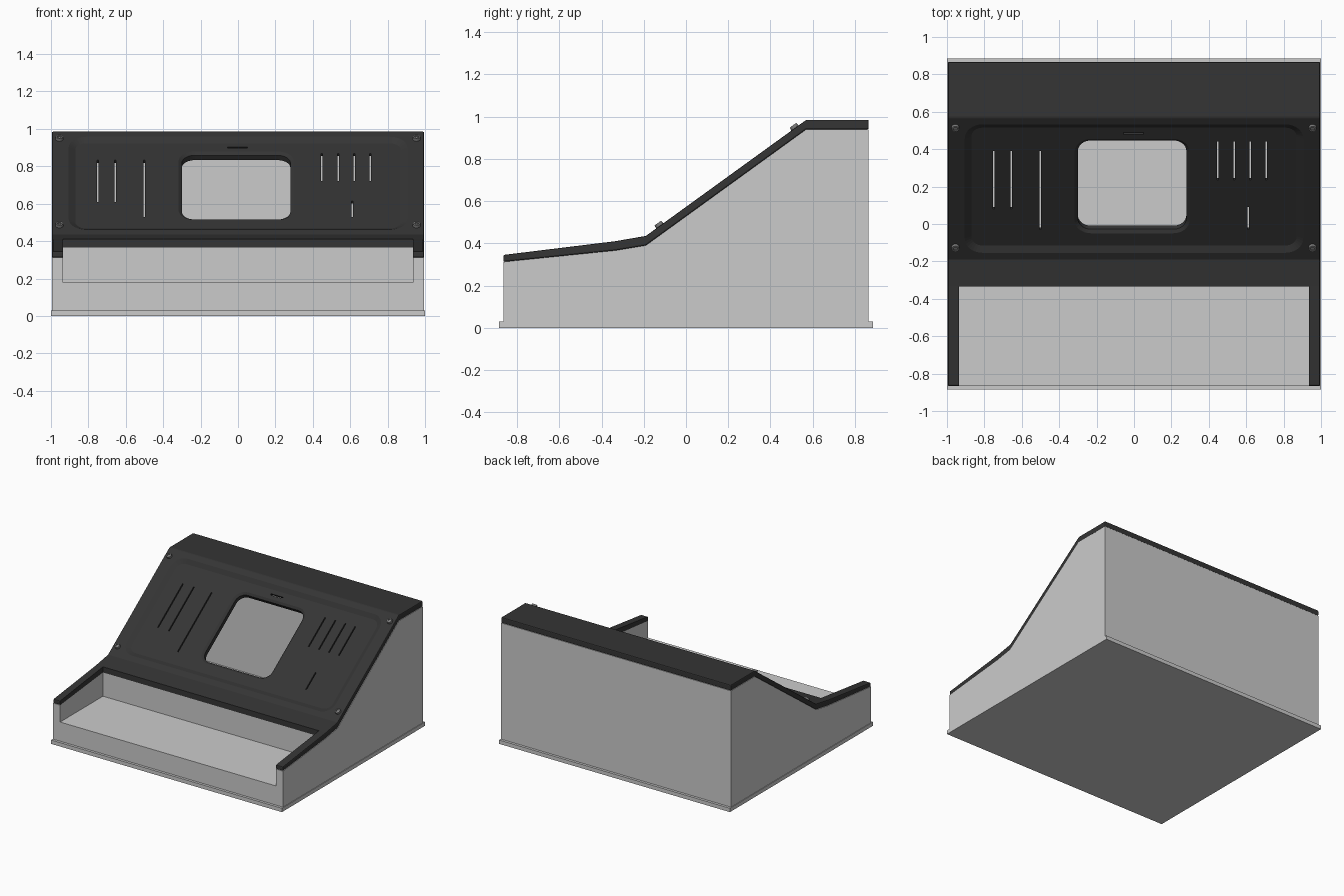
import bpy, bmesh
from math import cos, sin, pi, atan2
from mathutils import Matrix, Vector

if "Cube" in bpy.data.objects:
    bpy.data.objects.remove(bpy.data.objects["Cube"])

ANG = atan2(0.55, 0.76)
C, S = cos(ANG), sin(ANG)
# Local frame of the sloped panel: x across, y up the slope, z outward
SLOPE = Matrix.Translation((0, -0.19, 0.435)) @ Matrix.Rotation(ANG, 4, 'X')
RECESS = -0.018


def material(name, v):
    m = bpy.data.materials.new(name)
    m.diffuse_color = (v, v, v, 1)
    m.use_nodes = True
    m.node_tree.nodes["Principled BSDF"].inputs["Base Color"].default_value = m.diffuse_color
    return m


def finish(name, bm, mat=None, matrix=None):
    bmesh.ops.recalc_face_normals(bm, faces=bm.faces)
    if matrix:
        bm.transform(matrix)
    me = bpy.data.meshes.new(name)
    bm.to_mesh(me)
    bm.free()
    ob = bpy.data.objects.new(name, me)
    bpy.context.collection.objects.link(ob)
    if mat:
        me.materials.append(mat)
    return ob


def box(name, x0, x1, y0, y1, z0, z1, matrix=None):
    bm = bmesh.new()
    bmesh.ops.create_cube(bm, size=1)
    for v in bm.verts:
        v.co = Vector(((x0 + x1) / 2 + v.co.x * (x1 - x0),
                       (y0 + y1) / 2 + v.co.y * (y1 - y0),
                       (z0 + z1) / 2 + v.co.z * (z1 - z0)))
    return finish(name, bm, None, matrix)


def prism(name, profile, half, mat=None):
    """Extrude a (y, z) side profile across x."""
    bm = bmesh.new()
    f = bm.faces.new([bm.verts.new((-half, y, z)) for y, z in profile])
    r = bmesh.ops.extrude_face_region(bm, geom=[f])
    bmesh.ops.translate(bm, vec=(2 * half, 0, 0),
                        verts=[g for g in r['geom'] if isinstance(g, bmesh.types.BMVert)])
    return finish(name, bm, mat)


def rounded(name, x0, x1, y0, y1, radius, layers):
    """Rounded block on the slope; layers are (height, outward growth)."""
    bm = bmesh.new()
    rings = []
    for n, g in layers:
        r = radius + g
        ring = []
        for k, (cx, cy) in enumerate(((x1, y1), (x0, y1), (x0, y0), (x1, y0))):
            cx += (radius if cx == x0 else -radius)
            cy += (radius if cy == y0 else -radius)
            for i in range(9):
                a = (k + i / 8) * pi / 2
                ring.append(bm.verts.new((cx + r * cos(a), cy + r * sin(a), n)))
        rings.append(ring)
    for a, b in zip(rings, rings[1:]):
        for i in range(len(a)):
            j = (i + 1) % len(a)
            bm.faces.new((a[i], a[j], b[j], b[i]))
    bm.faces.new(rings[0])
    bm.faces.new(rings[-1])
    return finish(name, bm, None, SLOPE)


def combine(ob, tool, op='DIFFERENCE'):
    m = ob.modifiers.new('bool', 'BOOLEAN')
    m.operation, m.object, m.solver = op, tool, 'EXACT'
    apply(ob, m)
    bpy.data.objects.remove(tool)


def apply(ob, m):
    bpy.context.view_layer.objects.active = ob
    bpy.ops.object.modifier_apply(modifier=m.name)


def along(y, n=RECESS):
    """World y to distance up the slope at height n."""
    return (y + 0.19 + S * n) / C


black = material('black_cover', 0.035)
steel = material('screw_grey', 0.2)

# Base plate
box('base_plate', -1, 1, -0.885, 0.885, 0, 0.03)

# Hollow grey body with an open tray at the front
under = [(-0.865, 0.312), (-0.335, 0.366), (-0.19, 0.39), (0.57, 0.94), (0.865, 0.94)]
over = [(0.865, 0.985), (0.57, 0.985), (-0.19, 0.435), (-0.335, 0.41), (-0.865, 0.345)]
body = prism('body', [(0.865, 0.03), (-0.865, 0.03)] + under, 0.995)
combine(body, box('cut', -0.935, 0.935, -0.305, 0.835, 0, 1.2))
combine(body, box('cut', -0.935, 0.935, -1, -0.335, 0.18, 1.2))

# Black cover following the body profile
cover = prism('cover', under + over, 0.995, black)
bev = cover.modifiers.new('bevel', 'BEVEL')
bev.width, bev.segments = 0.007, 2
apply(cover, bev)
combine(cover, box('cut', -0.935, 0.935, -1, -0.335, 0.1, 1.2))

# Window bezel block behind the panel, then the shallow chamfered recess
wy0, wy1 = along(-0.035), along(0.44)
combine(cover, rounded('bezel', -0.34, 0.32, wy0 - 0.04, wy1 + 0.04, 0.08,
                       [(-0.062, 0), (-0.025, 0)]), 'UNION')
combine(cover, rounded('cut', -0.87, 0.87, along(-0.115), along(0.515), 0.06,
                       [(RECESS, 0), (0, 0.035), (0.02, 0.035)]))

# Window with chamfered rim
combine(cover, rounded('cut', -0.3, 0.28, wy0, wy1, 0.07,
                       [(-0.1, 0), (-0.03, 0), (RECESS, 0.018), (0.02, 0.018)]))

# Narrow slots: (x, lower y, upper y)
slots = [(-0.75, 0.08, 0.39), (-0.655, 0.08, 0.39), (-0.5, -0.03, 0.39),
         (0.61, -0.03, 0.09)]
slots += [(x, 0.235, 0.44) for x in (0.447, 0.535, 0.622, 0.708)]
for x, a, b in slots:
    combine(cover, box('cut', x - 0.004, x + 0.004, along(a), along(b), -0.1, 0.05, SLOPE))
combine(cover, box('cut', -0.055, 0.05, along(0.479), along(0.488), -0.1, 0.05, SLOPE))

# Corner screws with hollow heads
for side, sx in (('left', -1), ('right', 1)):
    for level, y in (('lower', -0.13), ('upper', 0.51)):
        bm = bmesh.new()
        bmesh.ops.create_cone(bm, cap_ends=True, segments=24, radius1=0.022,
                              radius2=0.019, depth=0.022)
        bm.faces.ensure_lookup_table()
        top = max(bm.faces, key=lambda f: f.calc_center_median().z)
        bmesh.ops.inset_region(bm, faces=[top], thickness=0.008)
        r = bmesh.ops.extrude_face_region(bm, geom=[top])
        bmesh.ops.translate(bm, vec=(0, 0, -0.008),
                            verts=[g for g in r['geom'] if isinstance(g, bmesh.types.BMVert)])
        if top.is_valid:
            bmesh.ops.delete(bm, geom=[top], context='FACES_ONLY')
        finish(f'screw_{level}_{side}', bm, steel,
               SLOPE @ Matrix.Translation((sx * 0.955, along(y, 0.01), 0.005)))
